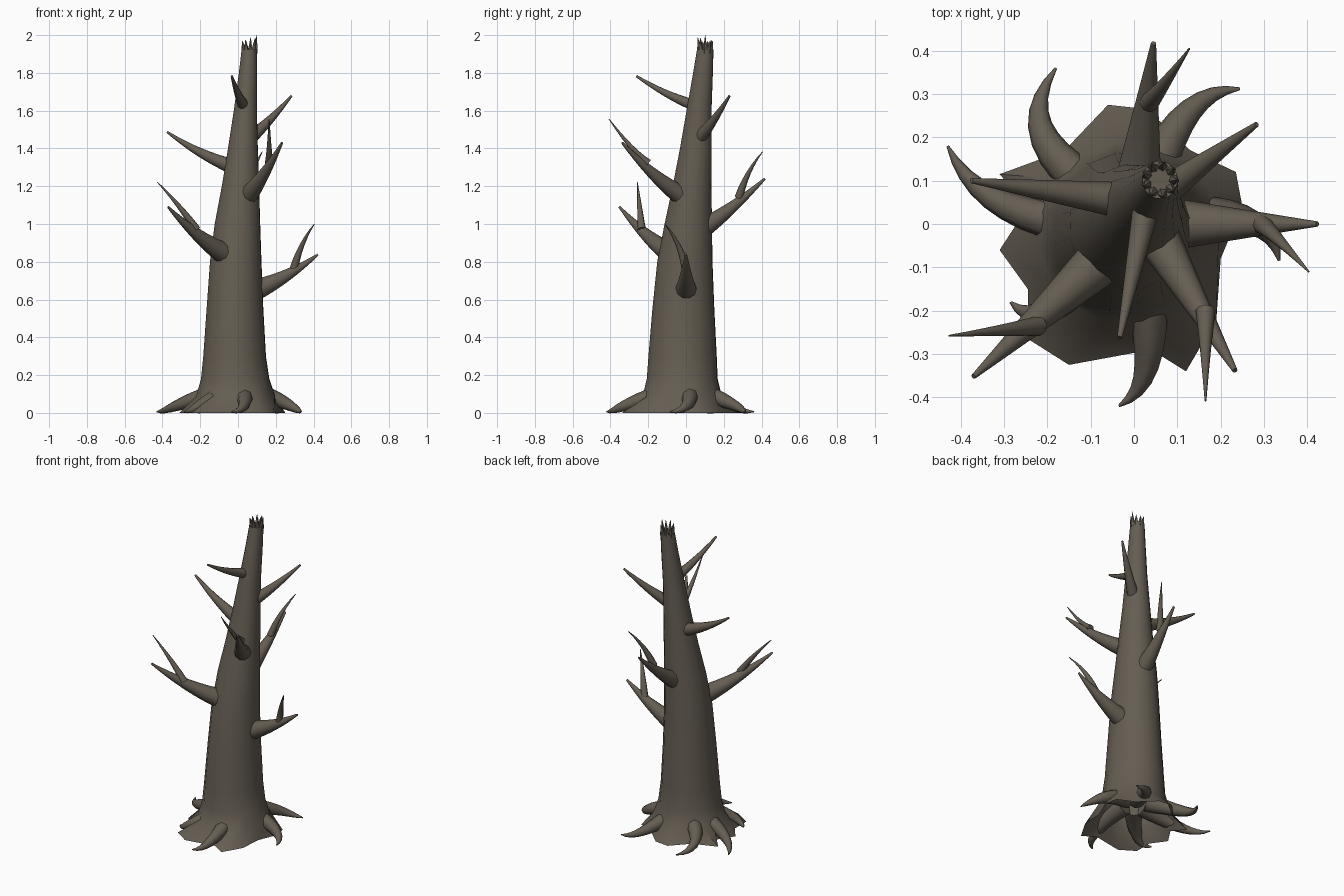
import bpy, bmesh, math, random
from mathutils import Vector

if "Cube" in bpy.data.objects:
    bpy.data.objects.remove(bpy.data.objects["Cube"])

random.seed(4)
bark = bpy.data.materials.new("bark")
bark.diffuse_color = (0.13, 0.11, 0.085, 1)
bark.use_nodes = True
bark.node_tree.nodes["Principled BSDF"].inputs["Base Color"].default_value = bark.diffuse_color


def finish(name, bm, angle=50):
    bmesh.ops.recalc_face_normals(bm, faces=bm.faces)
    me = bpy.data.meshes.new(name)
    bm.to_mesh(me)
    bm.free()
    me.materials.append(bark)
    ob = bpy.data.objects.new(name, me)
    bpy.context.collection.objects.link(ob)
    bpy.ops.object.select_all(action='DESELECT')
    ob.select_set(True)
    bpy.context.view_layer.objects.active = ob
    bpy.ops.object.shade_smooth_by_angle(angle=math.radians(angle))
    return ob


def skin(bm, rings):
    for a, b in zip(rings, rings[1:]):
        n = len(a)
        for i in range(n):
            bm.faces.new((a[i], a[(i + 1) % n], b[(i + 1) % n], b[i]))


def tube(name, pts, r0, r1, sides=10, steps=8, power=1.0):
    """Tapered tube along a Bezier through 3 or 4 control points."""
    p = [Vector(q) for q in pts]

    def at(t):
        q = p
        while len(q) > 1:
            q = [a.lerp(b, t) for a, b in zip(q, q[1:])]
        return q[0]

    bm = bmesh.new()
    rings = []
    for k in range(steps + 1):
        t = k / steps
        d = (at(min(t + .01, 1)) - at(max(t - .01, 0))).normalized()
        u = d.cross(Vector((0, 0, 1))).normalized()
        v = u.cross(d)
        r = r1 + (r0 - r1) * (1 - t) ** power
        rings.append([bm.verts.new(at(t) + r * (math.cos(a) * u + math.sin(a) * v))
                      for a in (2 * math.pi * i / sides for i in range(sides))])
    skin(bm, rings)
    bm.faces.new(rings[0])
    bm.faces.new(rings[-1])
    return finish(name, bm)


# Trunk: ragged skirt outline, then leaning round rings (z, cx, cy, rx, ry)
skirt = [(.25, .04), (.235, .12), (.13, .17), (.03, .265), (-.06, .275), (-.16, .17),
         (-.31, .115), (-.245, .04), (-.31, -.06), (-.245, -.15), (-.245, -.265),
         (-.15, -.325), (.04, -.29), (.12, -.34), (.19, -.22), (.2, -.08)]
levels = [(.09, -.012, -.02, .212, .212), (.18, -.015, -.02, .183, .19),
          (.3, -.018, -.018, .168, .183), (.55, -.016, -.014, .152, .166),
          (.8, -.012, -.006, .138, .148), (1.0, -.003, .012, .122, .127),
          (1.2, .013, .032, .1, .104), (1.4, .026, .052, .08, .085),
          (1.6, .039, .069, .062, .067), (1.8, .053, .09, .049, .053),
          (1.925, .06, .102, .041, .044)]
bm = bmesh.new()
rings = [[bm.verts.new((x, y, 0)) for x, y in skirt]]
for z, cx, cy, rx, ry in levels:
    ring = []
    for i in range(16):
        a = math.radians(9 + 22.5 * i)
        ring.append(bm.verts.new((cx + rx * math.cos(a), cy + ry * math.sin(a), z)))
    rings.append(ring)
skin(bm, rings)
bm.faces.new(rings[-1])
finish("trunk", bm)

# Branches: start, tip, base radius, sag of the middle
branches = [((.09, 0, .65), (.423, 0, .838), .06, .02),
            ((-.06, -.07, .835), (-.37, -.352, 1.09), .06, .025),
            ((.01, .1, .985), (.045, .417, 1.24), .053, .015),
            ((.06, -.04, 1.16), (.233, -.338, 1.43), .05, .02),
            ((-.03, .055, 1.305), (-.375, .1, 1.487), .042, .02),
            ((.07, .075, 1.46), (.283, .23, 1.678), .036, .012),
            ((.028, .04, 1.63), (-.033, -.262, 1.783), .031, .015)]
for n, (a, b, r, sag) in enumerate(branches):
    m = (Vector(a) + Vector(b)) / 2 - Vector((0, 0, sag * 1.6))
    tube(f"branch_{n + 1}", (a, m, b), r, .006)

# Twigs on the four lower branches
twigs = [((.295, 0, .76), (.33, -.03, .9), (.403, -.11, .998)),
         ((-.22, -.235, .97), (-.3, -.245, 1.09), (-.427, -.258, 1.222)),
         ((.035, .28, 1.14), (.07, .32, 1.28), (.128, .405, 1.382)),
         ((.165, -.2, 1.32), (.165, -.28, 1.38), (.165, -.408, 1.556))]
for n, p in enumerate(twigs):
    tube(f"twig_{n + 1}", p, .023, .002, 8, 6)

# Roots curling clockwise: plan-view control points
roots = [((-.05, .05), (-.24, .17), (-.25, .26), (-.18, .36)),
         ((.02, .04), (.08, .24), (.15, .31), (.245, .312)),
         ((-.06, -.01), (-.29, .01), (-.38, .07), (-.43, .18)),
         ((.02, -.06), (.05, -.29), (.04, -.38), (-.035, -.42)),
         ((.06, .01), (.26, .04), (.32, .0), (.335, -.085)),
         ((-.04, -.05), (-.17, -.22), (-.24, -.23), (-.285, -.18))]
for n, p in enumerate(roots):
    pts = [(x, y, z) for (x, y), z in zip(p, (.115, .07, .005, .006))]
    tube(f"root_{n + 1}", pts, .055, .003, 8, 9, .9)

# Broken splinters round the top
for i in range(9):
    a = 2 * math.pi * i / 9
    c, s = math.cos(a), math.sin(a)
    h = random.uniform(1.965, 1.99) if i else 2.0
    tube(f"splinter_{i + 1}", ((.06 + .03 * c, .102 + .03 * s, 1.905),
                               (.06 + .034 * c, .102 + .034 * s, 1.95),
                               (.06 + .04 * c, .102 + .04 * s, h)), .015, .001, 5, 3)
